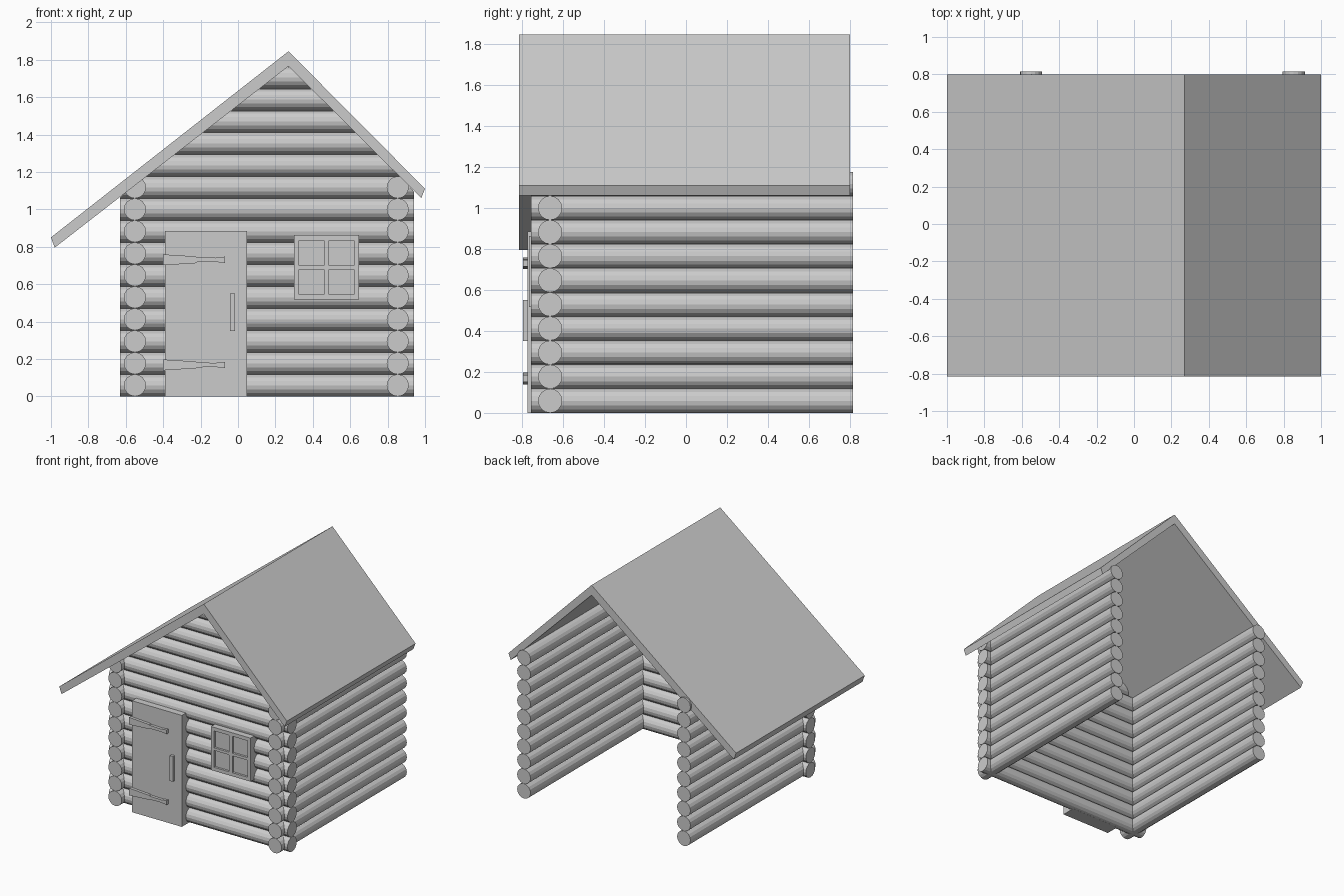
import bpy, bmesh
from math import sin, cos, pi

if "Cube" in bpy.data.objects:
    bpy.data.objects.remove(bpy.data.objects["Cube"])

R, STEP, SIDES = 0.059, 0.1176, 16      # log radius, vertical spacing, sides
APEX = (0.27, 1.765)                    # underside of the roof ridge
SLOPE_L, SLOPE_R = 0.776, 0.993


def finish(name, bm):
    bmesh.ops.recalc_face_normals(bm, faces=bm.faces)
    mesh = bpy.data.meshes.new(name)
    bm.to_mesh(mesh)
    bm.free()
    ob = bpy.data.objects.new(name, mesh)
    bpy.context.collection.objects.link(ob)
    return ob


def prism(bm, points, y0, y1):
    """Extrude an x/z outline along y."""
    a = [bm.verts.new((x, y0, z)) for x, z in points]
    b = [bm.verts.new((x, y1, z)) for x, z in points]
    bm.faces.new(a)
    bm.faces.new(b)
    for i in range(len(a)):
        j = (i + 1) % len(a)
        bm.faces.new((a[i], a[j], b[j], b[i]))


def box(bm, x0, x1, y0, y1, z0, z1):
    prism(bm, [(x0, z0), (x1, z0), (x1, z1), (x0, z1)], y0, y1)


def circle(cx, cz):
    return [(cx + R * cos(2 * pi * i / SIDES), cz + R * sin(2 * pi * i / SIDES))
            for i in range(SIDES)]


def front_log(bm, y, z):
    """Log along x whose ends are trimmed to the roof slopes."""
    left, right = [], []
    for py, pz in circle(y, z):
        drop = max(APEX[1] - pz, 0.002)
        left.append(bm.verts.new((max(-0.63, APEX[0] - drop / SLOPE_L), py, pz)))
        right.append(bm.verts.new((min(0.94, APEX[0] + drop / SLOPE_R), py, pz)))
    bm.faces.new(left)
    bm.faces.new(right)
    for i in range(SIDES):
        j = (i + 1) % SIDES
        bm.faces.new((left[i], left[j], right[j], right[i]))


# Side walls: ten logs each
for name, x in (("left_wall_logs", -0.551), ("right_wall_logs", 0.854)):
    bm = bmesh.new()
    for k in range(10):
        prism(bm, circle(x, R + k * STEP), -0.756, 0.815)
    finish(name, bm)

# Front wall and gable logs
bm = bmesh.new()
for k in range(15):
    front_log(bm, -0.663, R + k * STEP)
finish("front_wall_logs", bm)

# Roof, uneven pitches
bm = bmesh.new()
prism(bm, [(-1, 0.85), (-0.98, 0.795), APEX, (0.98, 1.06), (1, 1.11), (0.27, 1.845)],
      -0.815, 0.80)
finish("roof", bm)

# Door
bm = bmesh.new()
box(bm, -0.39, 0.048, -0.774, -0.66, 0, 0.885)
finish("door", bm)

# Door handle
bm = bmesh.new()
box(bm, -0.043, -0.015, -0.796, -0.77, 0.35, 0.55)
finish("door_handle", bm)

# Tapered strap hinges
half = [(-0.40, 0.029), (-0.225, 0.018), (-0.22, 0.013), (-0.12, 0.011), (-0.07, 0.017)]
for name, z in (("upper_hinge", 0.73), ("lower_hinge", 0.168)):
    bm = bmesh.new()
    outline = [(x, z - h) for x, h in half] + [(x, z + h) for x, h in reversed(half)]
    prism(bm, outline, -0.796, -0.77)
    finish(name, bm)

# Window frame: three uprights with rails between them
xs = [(0.30, 0.327), (0.46, 0.487), (0.62, 0.647)]
zs = [(0.517, 0.545), (0.679, 0.70), (0.834, 0.862)]
bm = bmesh.new()
for x0, x1 in xs:
    box(bm, x0, x1, -0.767, -0.66, 0.517, 0.862)
for (_, x0), (x1, _) in zip(xs, xs[1:]):
    for z0, z1 in zs:
        box(bm, x0, x1, -0.767, -0.66, z0, z1)
finish("window_frame", bm)

# Recessed window panes
bm = bmesh.new()
box(bm, 0.31, 0.637, -0.75, -0.665, 0.527, 0.852)
finish("window_panes", bm)
